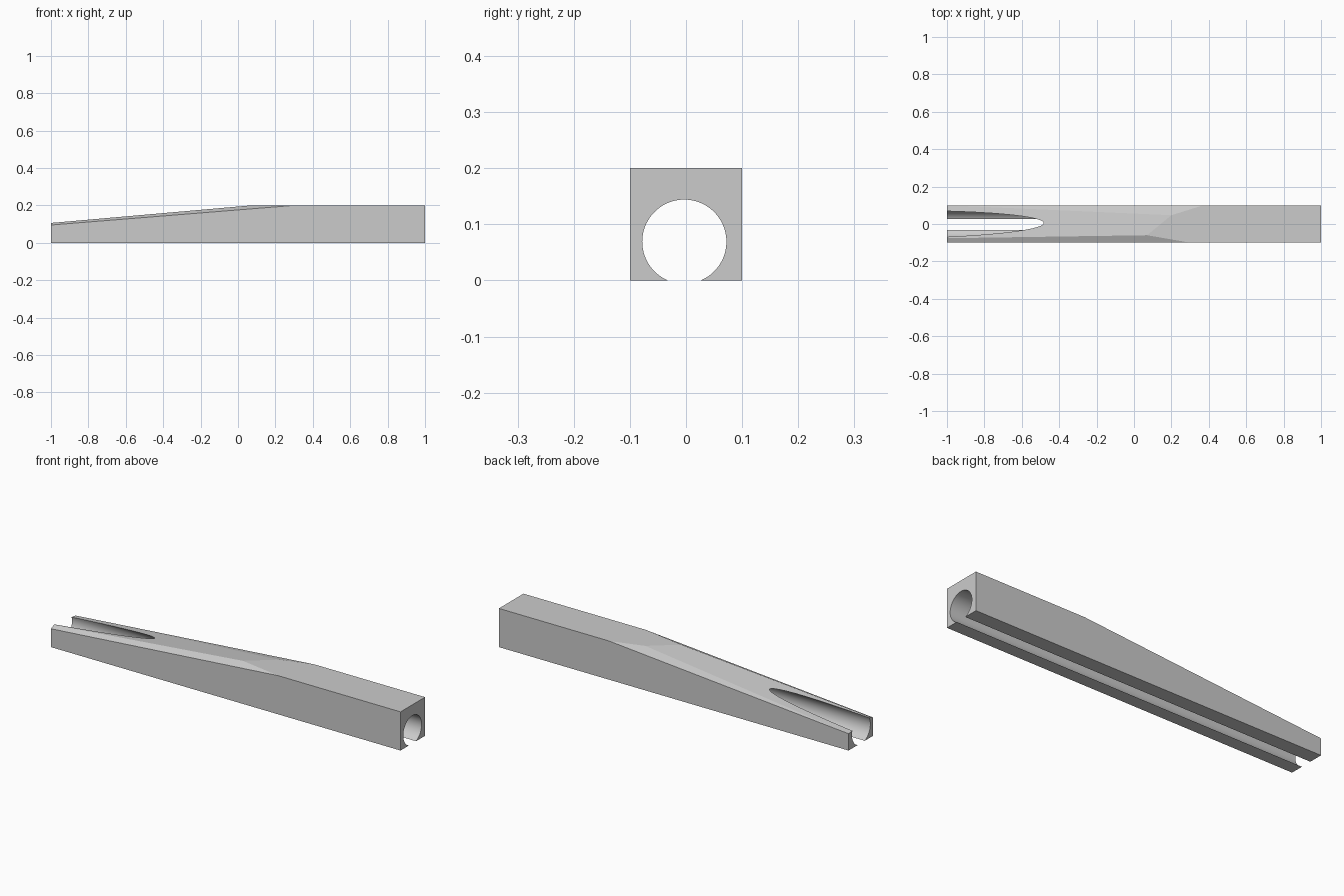
import bpy
import bmesh
import math
from mathutils import Vector, Matrix

default = bpy.data.objects.get("Cube")
if default:
    bpy.data.objects.remove(default, do_unlink=True)

LENGTH, WIDTH = 2.0, 0.2
BORE_Y, BORE_Z, BORE_R = -0.003, 0.069, 0.075


def make_object(name, bm):
    mesh = bpy.data.meshes.new(name)
    bm.to_mesh(mesh)
    bm.free()
    obj = bpy.data.objects.new(name, mesh)
    bpy.context.collection.objects.link(obj)
    return obj


def shave(bm, a, b, c):
    """Plane off everything above the plane through three points."""
    a, b, c = Vector(a), Vector(b), Vector(c)
    normal = (b - a).cross(c - a).normalized()
    if normal.z < 0:
        normal.negate()
    geom = bm.verts[:] + bm.edges[:] + bm.faces[:]
    cut = bmesh.ops.bisect_plane(bm, geom=geom, dist=1e-6, plane_co=a,
                                 plane_no=normal, clear_outer=True)
    edges = [e for e in cut["geom_cut"] if isinstance(e, bmesh.types.BMEdge)]
    bmesh.ops.contextual_create(bm, geom=edges)


# Square bar with three planed facets tapering its top
bm = bmesh.new()
bmesh.ops.create_cube(bm, size=1, matrix=Matrix.Translation((0, 0, WIDTH / 2))
                      @ Matrix.Diagonal((LENGTH, WIDTH, WIDTH, 1)))
ridge, shoulder = (0.07, -0.06, 0.2), (0.2, 0.047, 0.2)
shave(bm, (-1, -0.075, 0.106), ridge, shoulder)
shave(bm, (-1, -0.1, 0.095), (0.3, -0.1, 0.2), ridge)
shave(bm, (-1, 0.1, 0.087), (0.37, 0.1, 0.2), shoulder)
bmesh.ops.recalc_face_normals(bm, faces=bm.faces)
bar = make_object("tapered_bar", bm)

# Round bore that breaks through the underside as a slot
bm = bmesh.new()
bmesh.ops.create_cone(bm, cap_ends=True, segments=72, radius1=BORE_R,
                      radius2=BORE_R, depth=LENGTH + 0.4,
                      matrix=Matrix.Translation((0, BORE_Y, BORE_Z))
                      @ Matrix.Rotation(math.pi / 2, 4, "Y"))
cutter = make_object("bore_cutter", bm)
cutter.hide_render = True

bore = bar.modifiers.new("bore", "BOOLEAN")
bore.operation = "DIFFERENCE"
bore.solver = "EXACT"
bore.object = cutter
bpy.context.view_layer.objects.active = bar
bar.select_set(True)
bpy.ops.object.modifier_apply(modifier=bore.name)
bpy.data.objects.remove(cutter, do_unlink=True)

# Bore wall is smooth, everything else flat, with sharp rims
bm = bmesh.new()
bm.from_mesh(bar.data)
for face in bm.faces:
    face.smooth = all(
        abs(math.hypot(v.co.y - BORE_Y, v.co.z - BORE_Z) - BORE_R) < 0.001
        for v in face.verts) and abs(face.normal.x) < 0.01
for edge in bm.edges:
    edge.smooth = all(f.smooth for f in edge.link_faces)
bm.to_mesh(bar.data)
bm.free()

# Single plain grey
grey = bpy.data.materials.new("light_grey")
grey.use_nodes = True
colour = (0.6, 0.6, 0.6, 1)
grey.diffuse_color = colour
grey.node_tree.nodes["Principled BSDF"].inputs["Base Color"].default_value = colour
bar.data.materials.clear()
bar.data.materials.append(grey)
for poly in bar.data.polygons:
    poly.material_index = 0
